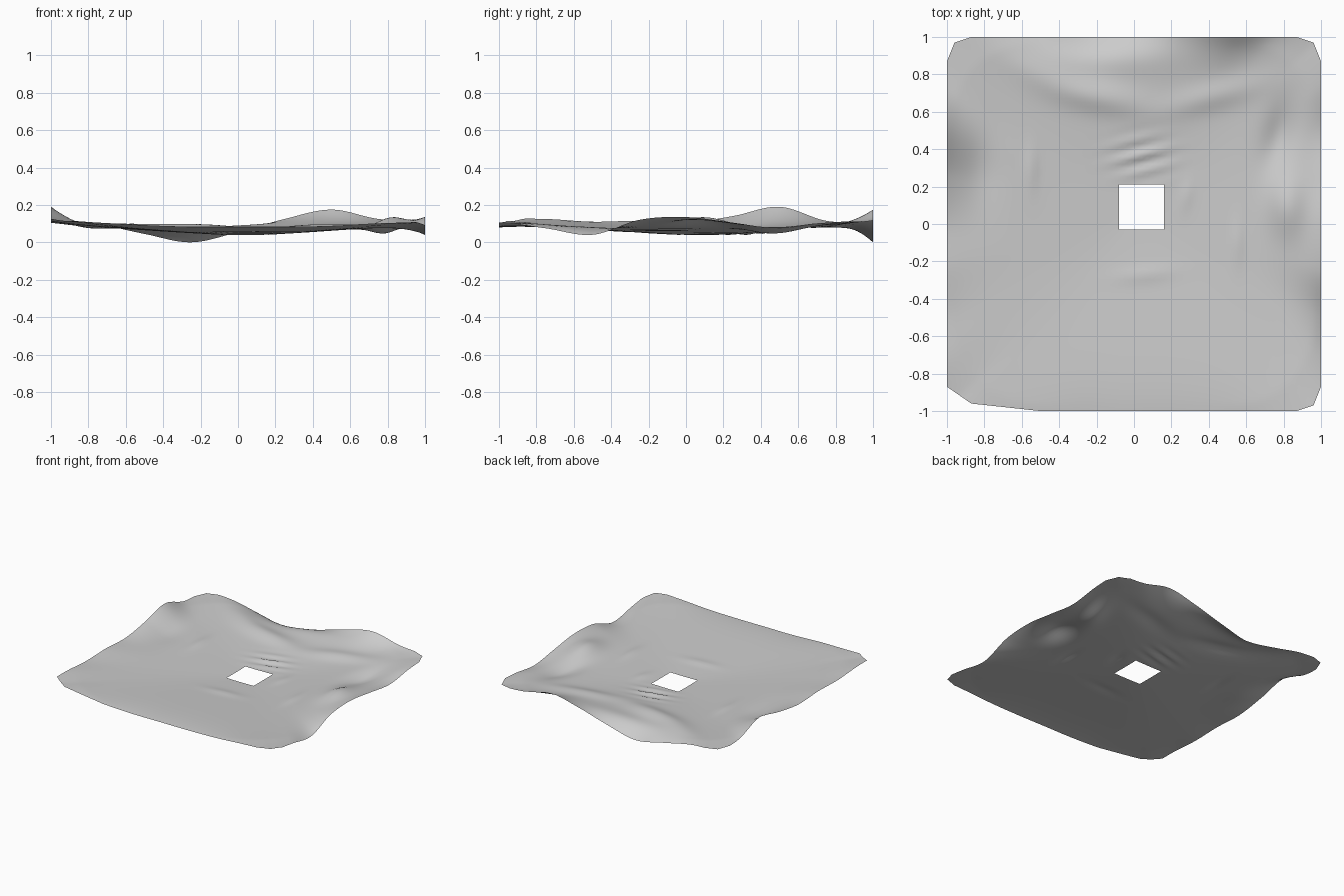
import bpy
import bmesh
import math
from mathutils import Vector

old = bpy.data.objects.get("Cube")
if old:
    bpy.data.objects.remove(old, do_unlink=True)

# Rim heights in hundredths, evenly spaced from -1 to 1 along each side
RIM = {
    "front": (13, 11, 9.5, 8.5, 8.5, 8.5, 9, 10.5, 11.5),
    "back": (11, 10, 5, 0.5, 6, 13, 18, 13, 12),
    "left_rim": (13, 13, 11.5, 12, 11, 14.5, 19.5, 12, 11),
    "right_rim": (11, 8, 4.5, 12.5, 14, 11, 8, 11, 12),
}

# Square opening
HOLE_X = (-0.08, 0.16)
HOLE_Y = (-0.03, 0.21)
CX, CY = sum(HOLE_X) / 2, sum(HOLE_Y) / 2

# Overall basin: height at the centre and near the rim
FLOOR, BROW = 0.04, 0.105

# Ridges and dips: x, y, half length, half width, angle in degrees, height
BUMPS = [
    (-0.1, 0.9, 0.3, 0.1, 0, 0.02),
    (-0.2, 0.68, 0.25, 0.08, -12, 0.025),
    (-0.5, 0.8, 0.2, 0.08, -25, 0.012),
    (0.42, 0.68, 0.25, 0.07, 15, 0.018),
    (0.78, 0.48, 0.18, 0.08, 75, -0.035),
    (0.82, 0.1, 0.16, 0.1, 90, 0.045),
    (-0.82, 0.3, 0.22, 0.12, 90, -0.02),
    (0.55, -0.1, 0.12, 0.03, 90, 0.01),
    (-0.55, 0.3, 0.12, 0.03, 90, 0.01),
    (0.28, 0.15, 0.08, 0.03, 80, 0.008),
    (0.06, -0.27, 0.15, 0.04, 5, 0.008),
]


def rim_height(side, s):
    """Smooth curve through the rim heights of one side."""
    p = RIM[side]
    f = min(max((s + 1) * 4, 0), 7.999)
    i = int(f)
    t = f - i
    a, b, c, d = p[max(i - 1, 0)], p[i], p[i + 1], p[min(i + 2, 8)]
    h = b + t * (c - a + t * (2 * a - 5 * b + 4 * c - d
                              + t * (3 * (b - c) + d - a))) / 2
    return h / 100


def height(x, y):
    u, v = x - CX, y - CY
    tu = u / (1 - CX) if u > 0 else -u / (1 + CX)
    tv = v / (1 - CY) if v > 0 else -v / (1 + CY)
    t = max(tu, tv, 0.01)
    if tu > tv:
        rim = rim_height("right_rim" if u > 0 else "left_rim", CY + v / t)
    else:
        rim = rim_height("back" if v > 0 else "front", CX + u / t)
    # Gentle basin, with the rim's own waves fading quickly inward
    rounded = (abs(tu) ** 4 + abs(tv) ** 4) ** 0.25
    z = FLOOR + (BROW - FLOOR) * min(rounded, 1) ** 1.2
    z += (rim - BROW) * t ** 8
    inside = 1 - t ** 16
    for bx, by, length, width, angle, h in BUMPS:
        c, s = math.cos(math.radians(angle)), math.sin(math.radians(angle))
        dx, dy = x - bx, y - by
        along, across = (dx * c + dy * s) / length, (dy * c - dx * s) / width
        z += inside * h * math.exp(-along ** 2 - across ** 2)
    # Small ripples behind the opening
    fade = math.exp(-((x - 0.04) / 0.14) ** 2 - ((y - 0.36) / 0.1) ** 2)
    return z + 0.01 * fade * math.cos((y - 0.25 * x - 0.36) * 68)


def stops(hole):
    """Grid lines that include the edges of the opening."""
    low, high = hole
    out = []
    for a, b, n in ((-1, low, 36), (low, high, 8), (high, 1, 36)):
        out += [a + (b - a) * i / n for i in range(n)]
    return out + [1]


# Terrain sheet
bm = bmesh.new()
xs, ys = stops(HOLE_X), stops(HOLE_Y)
grid = [[bm.verts.new((x, y, height(x, y))) for x in xs] for y in ys]
for j in range(len(ys) - 1):
    for i in range(len(xs) - 1):
        if 36 <= i < 44 and 36 <= j < 44:
            continue
        bm.faces.new((grid[j][i], grid[j][i + 1],
                      grid[j + 1][i + 1], grid[j + 1][i]))

# Trimmed corners
soft = [(1, 0.87), (0.96, 0.97), (0.87, 1)]
corners = [[(sx * x, sy * y) for x, y in soft]
           for sx, sy in ((1, 1), (-1, 1), (1, -1))]
corners.append([(-1, -0.87), (-0.87, -0.96), (-0.5, -1)])
for pts in corners:
    for p, q in zip(pts, pts[1:]):
        normal = Vector((q[1] - p[1], p[0] - q[0], 0))
        if normal.dot(Vector((p[0], p[1], 0))) < 0:
            normal.negate()
        bmesh.ops.bisect_plane(
            bm, geom=bm.verts[:] + bm.edges[:] + bm.faces[:],
            plane_co=(p[0], p[1], 0), plane_no=normal, clear_outer=True)

# Rest the lowest point on the ground
lowest = min(v.co.z for v in bm.verts)
for v in bm.verts:
    v.co.z -= lowest
for f in bm.faces:
    f.smooth = True

mesh = bpy.data.meshes.new("terrain_sheet")
bm.to_mesh(mesh)
bm.free()
terrain = bpy.data.objects.new("terrain_sheet", mesh)
bpy.context.collection.objects.link(terrain)

# Plain grey
grey = bpy.data.materials.new("plain_grey")
grey.use_nodes = True
colour = (0.6, 0.6, 0.6, 1)
grey.diffuse_color = colour
grey.node_tree.nodes["Principled BSDF"].inputs["Base Color"].default_value = colour
mesh.materials.append(grey)
